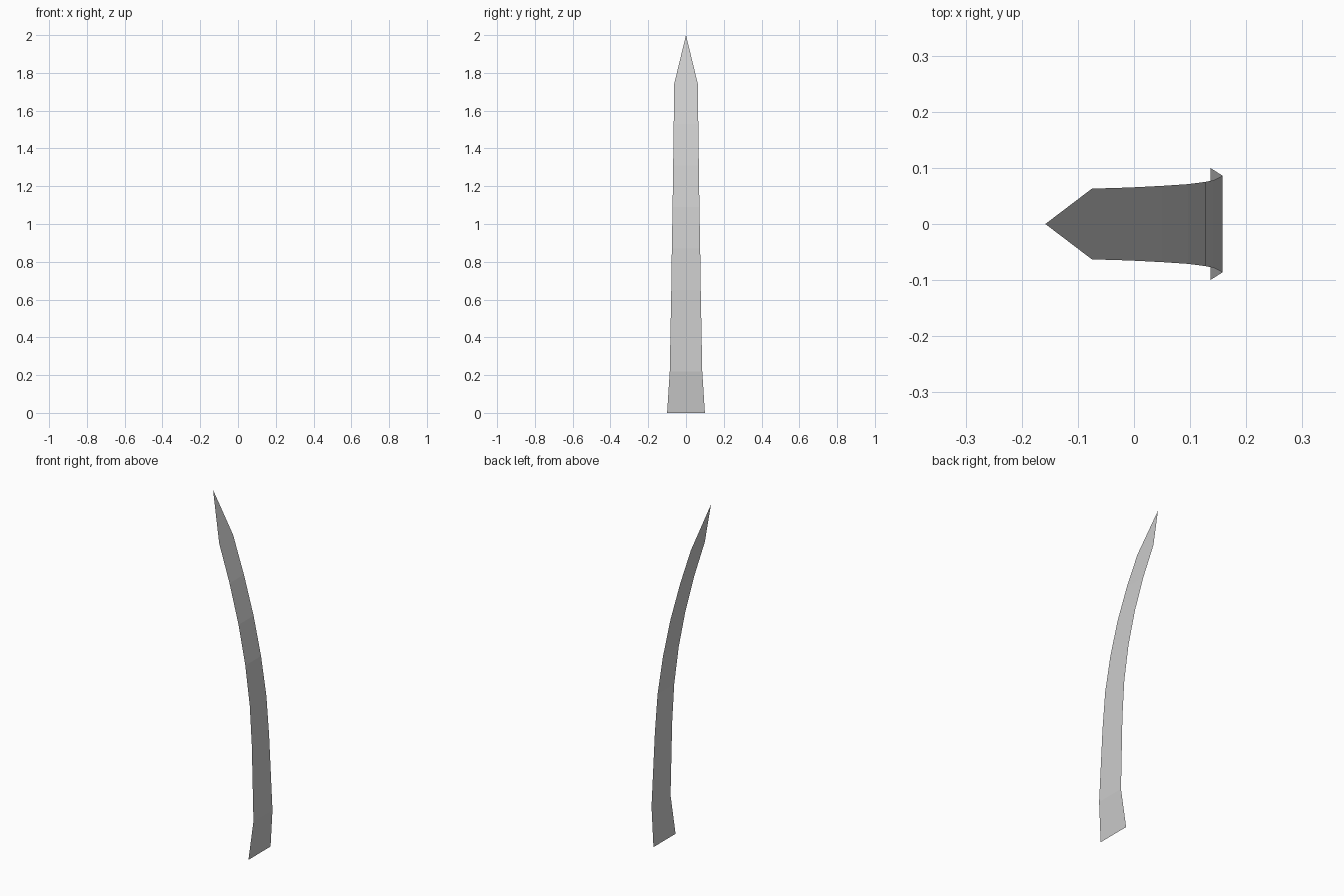
import bpy, bmesh

if "Cube" in bpy.data.objects:
    bpy.data.objects.remove(bpy.data.objects["Cube"])

# Rows up the blade: (x offset of the curve, height, half width)
rows = [
    (0.136, 0.00, 0.100),
    (0.158, 0.22, 0.086),
    (0.142, 0.65, 0.078),
    (0.127, 0.87, 0.075),
    (0.096, 1.09, 0.071),
    (0.051, 1.31, 0.068),
    (-0.008, 1.53, 0.065),
    (-0.075, 1.74, 0.063),
]
tip_point = (-0.158, 0, 2.0)

# Grass blade: a curved, tapering single sheet
bm = bmesh.new()
pairs = [[bm.verts.new((x, s * w, z)) for s in (-1, 1)] for x, z, w in rows]
for (a, b), (c, d) in zip(pairs, pairs[1:]):
    bm.faces.new((a, b, d, c))

# Pointed tip
bm.faces.new((*pairs[-1], bm.verts.new(tip_point)))

mesh = bpy.data.meshes.new("grass_blade")
bm.to_mesh(mesh)
bm.free()
blade = bpy.data.objects.new("grass_blade", mesh)
bpy.context.collection.objects.link(blade)
